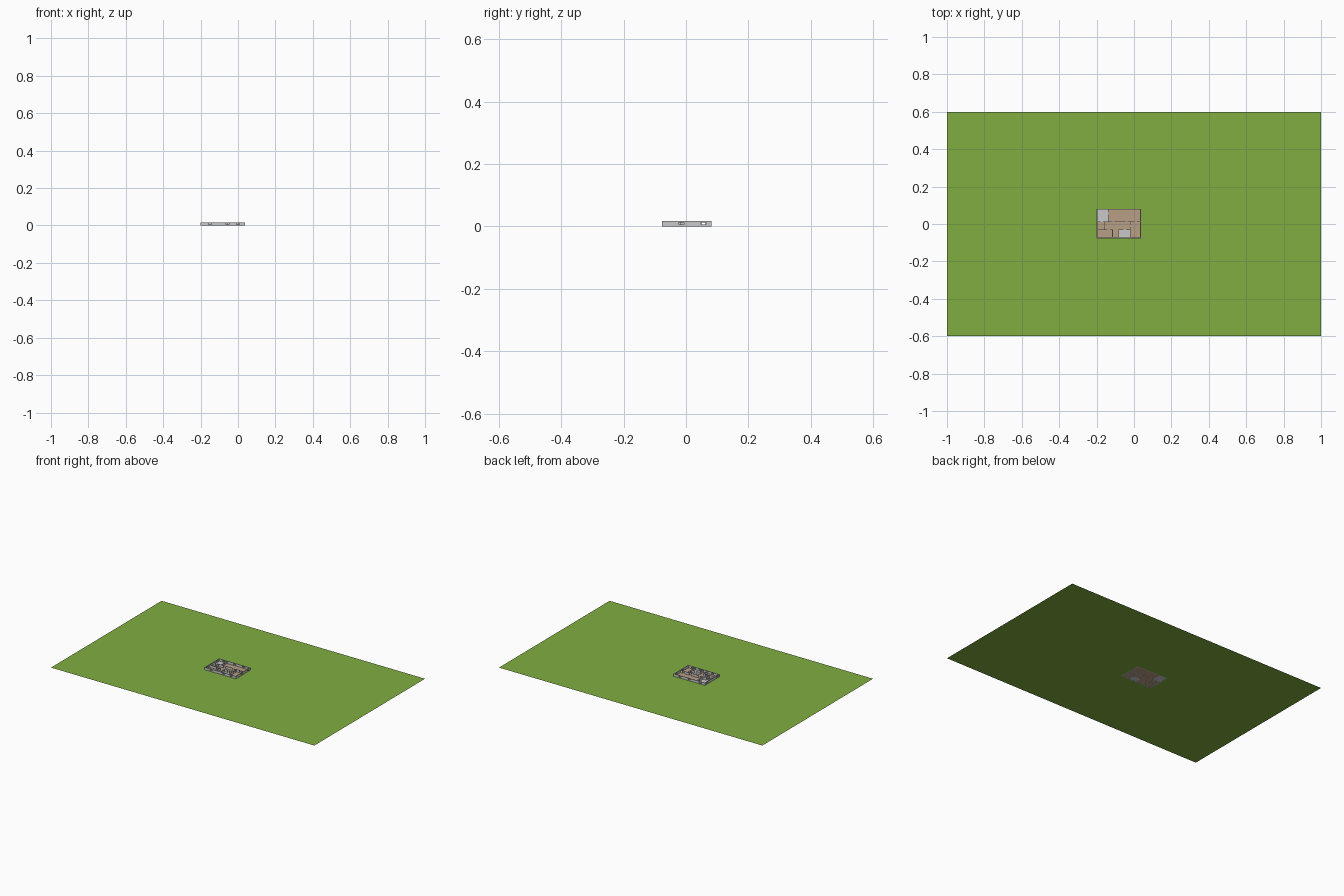
import bpy, bmesh

if "Cube" in bpy.data.objects:
    bpy.data.objects.remove(bpy.data.objects["Cube"])

H, T_OUT, T_IN = 0.017, 0.004, 0.003      # wall height and thicknesses
SILL, HEAD = 0.006, 0.0135                # window bottom, opening top
X0, X1, Y0, Y1 = -0.20, 0.037, -0.077, 0.081


def material(name, rgb):
    m = bpy.data.materials.new(name)
    m.diffuse_color = (*rgb, 1)
    m.use_nodes = True
    m.node_tree.nodes["Principled BSDF"].inputs["Base Color"].default_value = m.diffuse_color
    return m


GRASS = material("grass green", (0.216, 0.423, 0.053))
WOOD = material("wood floor", (0.479, 0.342, 0.238))
TILE = material("pale tile", (0.58, 0.58, 0.58))
WALL = material("wall grey", (0.58, 0.58, 0.58))


def finish(bm, name, mat):
    me = bpy.data.meshes.new(name)
    bm.to_mesh(me)
    bm.free()
    me.materials.append(mat)
    ob = bpy.data.objects.new(name, me)
    bpy.context.collection.objects.link(ob)
    return ob


def rect(bm, x0, y0, x1, y1, z):
    bm.faces.new([bm.verts.new(p) for p in
                  ((x0, y0, z), (x1, y0, z), (x1, y1, z), (x0, y1, z))])


def box(bm, lo, hi):
    vs = bmesh.ops.create_cube(bm, size=1)["verts"]
    for v in vs:
        for i in range(3):
            v.co[i] = lo[i] if v.co[i] < 0 else hi[i]


def wall(name, axis, at, a, b, openings=(), t=T_IN):
    """Straight wall from a to b along an axis; openings are (centre, width, bottom)."""
    bm = bmesh.new()

    def piece(p, q, z0, z1):
        if axis == "x":
            box(bm, (p, at - t / 2, z0), (q, at + t / 2, z1))
        else:
            box(bm, (at - t / 2, p, z0), (at + t / 2, q, z1))

    pos = a
    for c, w, bottom in sorted(openings):
        piece(pos, c - w / 2, 0, H)
        if bottom > 0:
            piece(c - w / 2, c + w / 2, 0, bottom)
            piece(c - w / 2, c + w / 2, HEAD, H)   # lintel above a window
        pos = c + w / 2
    piece(pos, b, 0, H)
    return finish(bm, name, WALL)


def windows(*centres):
    return [(c, 0.016, SILL) for c in centres]


def doors(*centres):
    return [(c, 0.012, 0) for c in centres]


# Lawn: four strips around the house footprint
bm = bmesh.new()
rect(bm, -1, -0.6, 1, Y0, 0)
rect(bm, -1, Y1, 1, 0.6, 0)
rect(bm, -1, Y0, X0, Y1, 0)
rect(bm, X1, Y0, 1, Y1, 0)
bmesh.ops.remove_doubles(bm, verts=bm.verts, dist=1e-6)
finish(bm, "lawn", GRASS)

# Room floors, laid edge to edge
MID, LOW = 0.012, -0.03
bm = bmesh.new()
for r in ((-0.137, MID, X1, Y1), (X0, LOW, X1, MID),
          (X0, Y0, -0.082, LOW), (-0.02, Y0, X1, LOW)):
    rect(bm, *r, 0.0005)
finish(bm, "wood_floor", WOOD)
bm = bmesh.new()
rect(bm, X0, MID, -0.137, Y1, 0.0005)
rect(bm, -0.082, Y0, -0.02, LOW, 0.0005)
finish(bm, "tiled_floor", TILE)

# Outer walls with windows
h = T_OUT / 2
wall("front_wall", "x", Y0 + h, X0, X1, windows(-0.15, -0.056, 0.0), T_OUT)
wall("back_wall", "x", Y1 - h, X0, X1, windows(-0.165, -0.08, -0.01), T_OUT)
wall("left_wall", "y", X0 + h, Y0 + T_OUT, Y1 - T_OUT, windows(-0.052, 0.056), T_OUT)
wall("right_wall", "y", X1 - h, Y0 + T_OUT, Y1 - T_OUT, windows(-0.014, 0.056), T_OUT)

# Inner partitions with door gaps
L, R, F, B = X0 + T_OUT, X1 - T_OUT, Y0 + T_OUT, Y1 - T_OUT
wall("hall_partition", "x", MID, L, R, doors(-0.172, -0.11, -0.04, 0.01))
wall("kitchen_partition", "y", -0.137, MID, B, doors(0.056))
wall("closet_partition", "y", -0.158, LOW, MID)
wall("bedroom_partition", "x", LOW, L, -0.115, doors(-0.135))
wall("bedroom_side_partition", "y", -0.115, F, LOW)
wall("bath_partition", "x", LOW, -0.082, -0.02, doors(-0.05))
wall("bath_side_partition", "y", -0.082, F, LOW)
wall("living_partition", "y", -0.02, F, MID, doors(-0.01))
